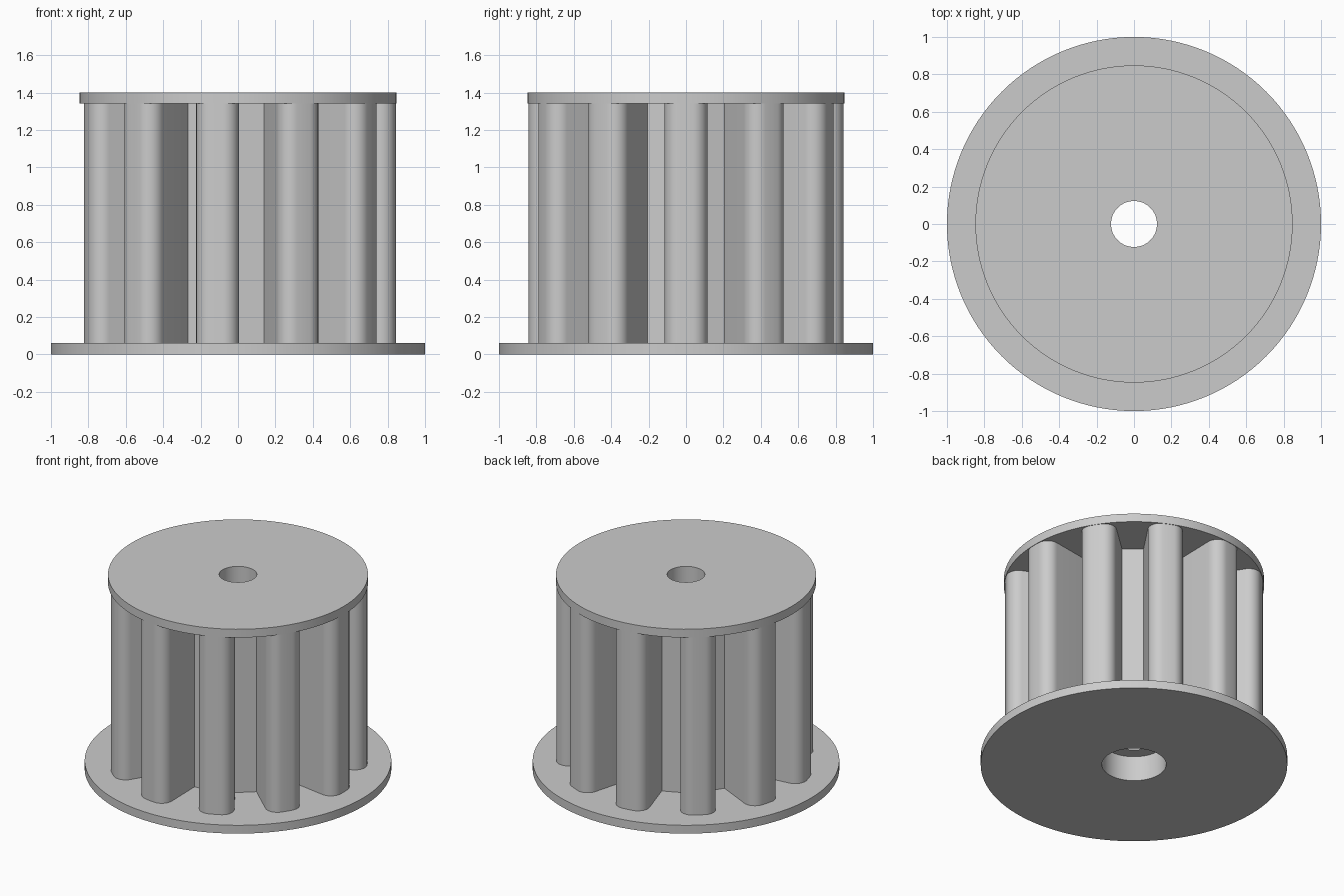
import bpy, bmesh
from math import sin, cos, pi, radians

cube = bpy.data.objects.get("Cube")
if cube:
    bpy.data.objects.remove(cube, do_unlink=True)

TEETH = 11
FLANGE_TOP, CAP_BOTTOM, TOP = 0.06, 1.34, 1.40

grey = bpy.data.materials.new("plain_grey")
grey.use_nodes = True
colour = (0.6, 0.6, 0.6, 1)
grey.diffuse_color = colour
grey.node_tree.nodes["Principled BSDF"].inputs["Base Color"].default_value = colour


def circle(radius, count):
    return [(radius * cos(2 * pi * i / count), radius * sin(2 * pi * i / count))
            for i in range(count)]


def prism(name, outline, z0, z1):
    """Solid extrusion of a closed outline from z0 to z1."""
    bm = bmesh.new()
    base = bm.faces.new([bm.verts.new((x, y, z0)) for x, y in outline])
    grown = bmesh.ops.extrude_face_region(bm, geom=[base], use_keep_orig=True)
    tops = [v for v in grown["geom"] if isinstance(v, bmesh.types.BMVert)]
    bmesh.ops.translate(bm, verts=tops, vec=(0, 0, z1 - z0))
    bmesh.ops.recalc_face_normals(bm, faces=bm.faces[:])
    mesh = bpy.data.meshes.new(name)
    bm.to_mesh(mesh)
    bm.free()
    mesh.materials.append(grey)
    obj = bpy.data.objects.new(name, mesh)
    bpy.context.collection.objects.link(obj)
    return obj


def gear_outline():
    """Teeth that widen outward, with rounded tips and flat groove floors."""
    root, centre, fillet = (0.491, 0.071), (0.764, 0.035), 0.08
    steps = 12
    half = [root]
    for i in range(steps + 1):
        a = radians(99.4 + (2.6 - 99.4) * i / steps)
        half.append((centre[0] + fillet * cos(a), centre[1] + fillet * sin(a)))
    tooth = [(x, -y) for x, y in half] + [(0.845, 0)] + half[::-1]
    points = []
    for k in range(TEETH):
        c, s = cos(2 * pi * k / TEETH), sin(2 * pi * k / TEETH)
        points += [(x * c - y * s, x * s + y * c) for x, y in tooth]
    return points


# Main parts: wide flange, toothed drum, smaller end cap
parts = [
    prism("bottom_flange", circle(1.0, 128), 0, FLANGE_TOP),
    prism("toothed_drum", gear_outline(), FLANGE_TOP, CAP_BOTTOM),
    prism("top_cap", circle(0.848, 128), CAP_BOTTOM, TOP),
]

# Through bore and wider counterbore underneath
cutters = [
    prism("bore_cutter", circle(0.123, 64), -0.2, TOP + 0.2),
    prism("counterbore_cutter", circle(0.21, 64), -0.2, 0.18),
]
for cutter in cutters:
    cutter.hide_render = True

for part in parts:
    bpy.ops.object.select_all(action="DESELECT")
    part.select_set(True)
    bpy.context.view_layer.objects.active = part
    for cutter in cutters:
        if cutter.name.startswith("counterbore") and part.name == "top_cap":
            continue
        cut = part.modifiers.new(cutter.name, "BOOLEAN")
        cut.operation = "DIFFERENCE"
        cut.solver = "EXACT"
        cut.object = cutter
        bpy.ops.object.modifier_apply(modifier=cut.name)
    bpy.ops.object.shade_smooth_by_angle(angle=radians(30))

for cutter in cutters:
    bpy.data.objects.remove(cutter, do_unlink=True)
